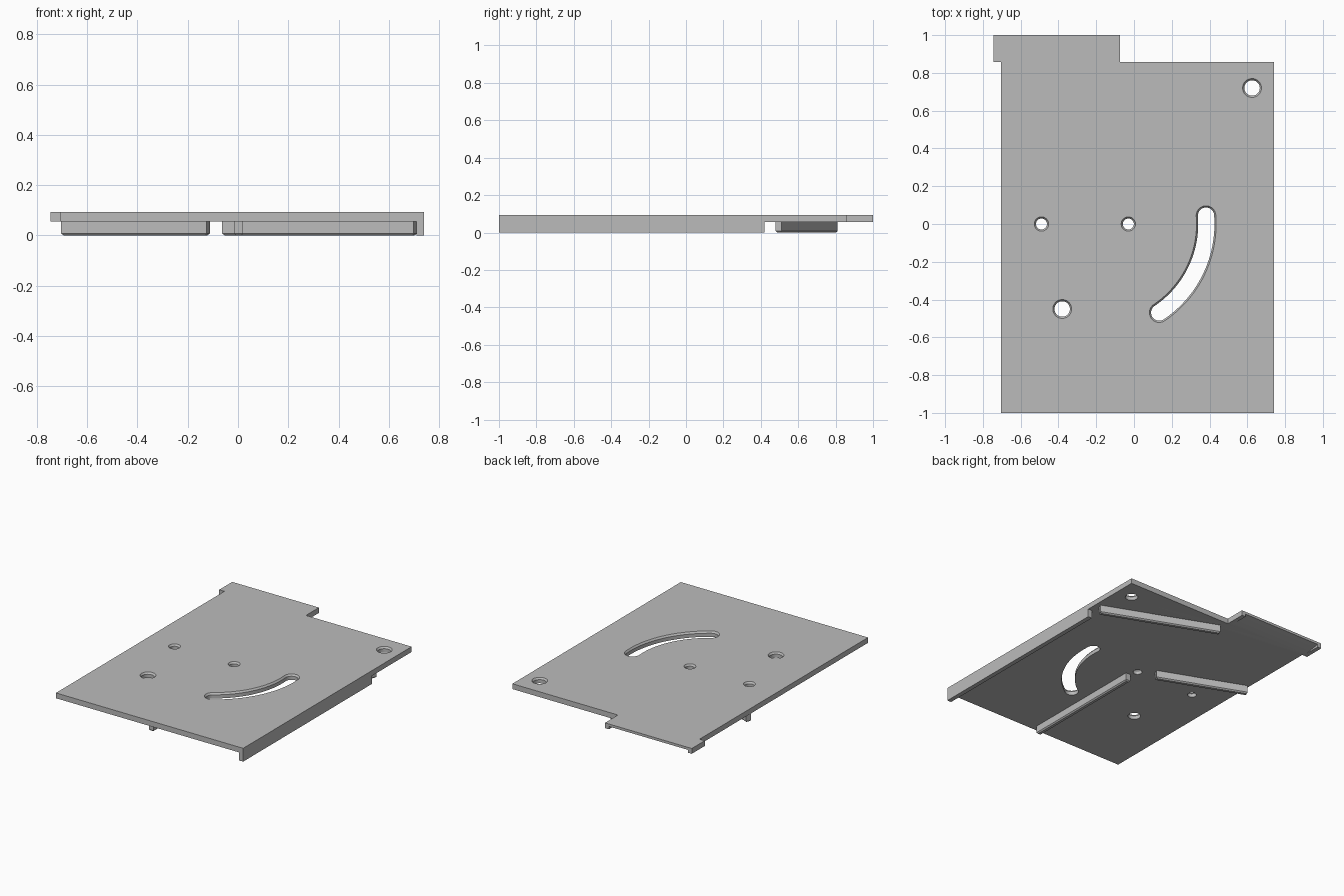
import bpy, bmesh, math
from mathutils import Matrix, Vector

if "Cube" in bpy.data.objects:
    bpy.data.objects.remove(bpy.data.objects["Cube"], do_unlink=True)

BOTTOM, TOP = 0.056, 0.093

grey = bpy.data.materials.new("plain grey")
grey.use_nodes = True
colour = (0.5, 0.5, 0.5, 1)
grey.diffuse_color = colour
grey.node_tree.nodes["Principled BSDF"].inputs["Base Color"].default_value = colour


def finish(bm, name):
    bmesh.ops.recalc_face_normals(bm, faces=bm.faces)
    mesh = bpy.data.meshes.new(name)
    bm.to_mesh(mesh)
    bm.free()
    mesh.materials.append(grey)
    ob = bpy.data.objects.new(name, mesh)
    bpy.context.scene.collection.objects.link(ob)
    return ob


def loft(name, rings):
    """Closed solid through matching rings of points."""
    bm = bmesh.new()
    loops = [[bm.verts.new(p) for p in ring] for ring in rings]
    n = len(loops[0])
    for a, b in zip(loops, loops[1:]):
        for i in range(n):
            j = (i + 1) % n
            bm.faces.new((a[i], a[j], b[j], b[i]))
    bm.faces.new(loops[0])
    bm.faces.new(loops[-1])
    return finish(bm, name)


def slot_ring(centre, radius, start, end, half, z):
    """Outline of a curved slot; a zero radius gives a round hole."""
    c = Vector((*centre, z))
    polar = lambda r, a: Vector((r * math.cos(a), r * math.sin(a), 0))
    if radius == 0:
        return [c + polar(half, math.tau * i / 40) for i in range(40)]
    steps = [i / 24 for i in range(25)]
    ring = [c + polar(radius + half, start + (end - start) * t) for t in steps]
    tip = c + polar(radius, end)
    ring += [tip + polar(half, end + math.pi * t) for t in steps[1:-1]]
    ring += [c + polar(radius - half, end + (start - end) * t) for t in steps]
    tip = c + polar(radius, start)
    ring += [tip + polar(half, start + math.pi + math.pi * t) for t in steps[1:-1]]
    return ring


def cut(target, cutter):
    cutter.hide_render = True
    mod = target.modifiers.new("cut", "BOOLEAN")
    mod.operation = "DIFFERENCE"
    mod.solver = "EXACT"
    mod.object = cutter
    bpy.context.view_layer.objects.active = target
    bpy.ops.object.modifier_apply(modifier=mod.name)
    bpy.data.objects.remove(cutter, do_unlink=True)


def rib(name, start, end, width=0.035, bevel=0.008):
    """Straight rib under the plate with softened lower edges."""
    a, b = Vector(start), Vector(end)
    d = b - a
    mid = (a + b) / 2
    bm = bmesh.new()
    bmesh.ops.create_cube(bm, size=1, matrix=(
        Matrix.Translation((mid.x, mid.y, BOTTOM / 2))
        @ Matrix.Rotation(math.atan2(d.y, d.x), 4, "Z")
        @ Matrix.Diagonal((d.length, width, BOTTOM, 1))))
    if bevel:
        low = [e for e in bm.edges if all(v.co.z < 0.001 for v in e.verts)]
        bmesh.ops.bevel(bm, geom=low, offset=bevel, segments=1, affect="EDGES")
    return finish(bm, name)


# Base plate with the offset tab at the back
outline = [(-0.705, -1), (0.74, -1), (0.74, 0.857), (-0.075, 0.857),
           (-0.075, 1), (-0.745, 1), (-0.745, 0.857), (-0.705, 0.857)]
plate = loft("base_plate", [[(x, y, z) for x, y in outline] for z in (BOTTOM, TOP)])

# Lead-in slope under the tab, leaving a full-depth tip at each end
slope = [(0.88, BOTTOM - 0.001), (1.02, 0.079), (1.02, 0.03), (0.88, 0.03)]
cut(plate, loft("slope_cutter", [[(x, y, z) for y, z in slope] for x in (-0.715, -0.105)]))

# Countersunk round holes and the curved slot
openings = [((0.625, 0.72), 0, 0, 0, 0.05), ((-0.49, 0), 0, 0, 0, 0.038),
            ((-0.03, 0), 0, 0, 0, 0.038), ((-0.38, -0.45), 0, 0, 0, 0.05),
            ((-0.183, 0), 0.566, math.radians(-56), math.radians(4.5), 0.052)]
lip = 0.009
for centre, radius, start, end, half in openings:
    levels = [(0.02, -lip), (TOP - 0.012, -lip), (TOP, 0), (TOP + 0.012, lip)]
    cut(plate, loft("opening_cutter", [
        slot_ring(centre, radius, start, end, half + grow, z) for z, grow in levels]))

# Side rail and the three ribs underneath
rib("side_rail", (0.7245, -1), (0.7245, 0.42), 0.031, 0)
rib("front_rib", (0.003, -0.96), (0.003, -0.055))
rib("back_rib", (0.705, 0.495), (-0.057, 0.795))
rib("side_rib", (-0.118, 0.08), (-0.697, 0.307))

# Smooth walls in the openings, sharp edges elsewhere
bpy.ops.object.select_all(action="DESELECT")
plate.select_set(True)
bpy.context.view_layer.objects.active = plate
bpy.ops.object.shade_smooth_by_angle(angle=math.radians(25))
